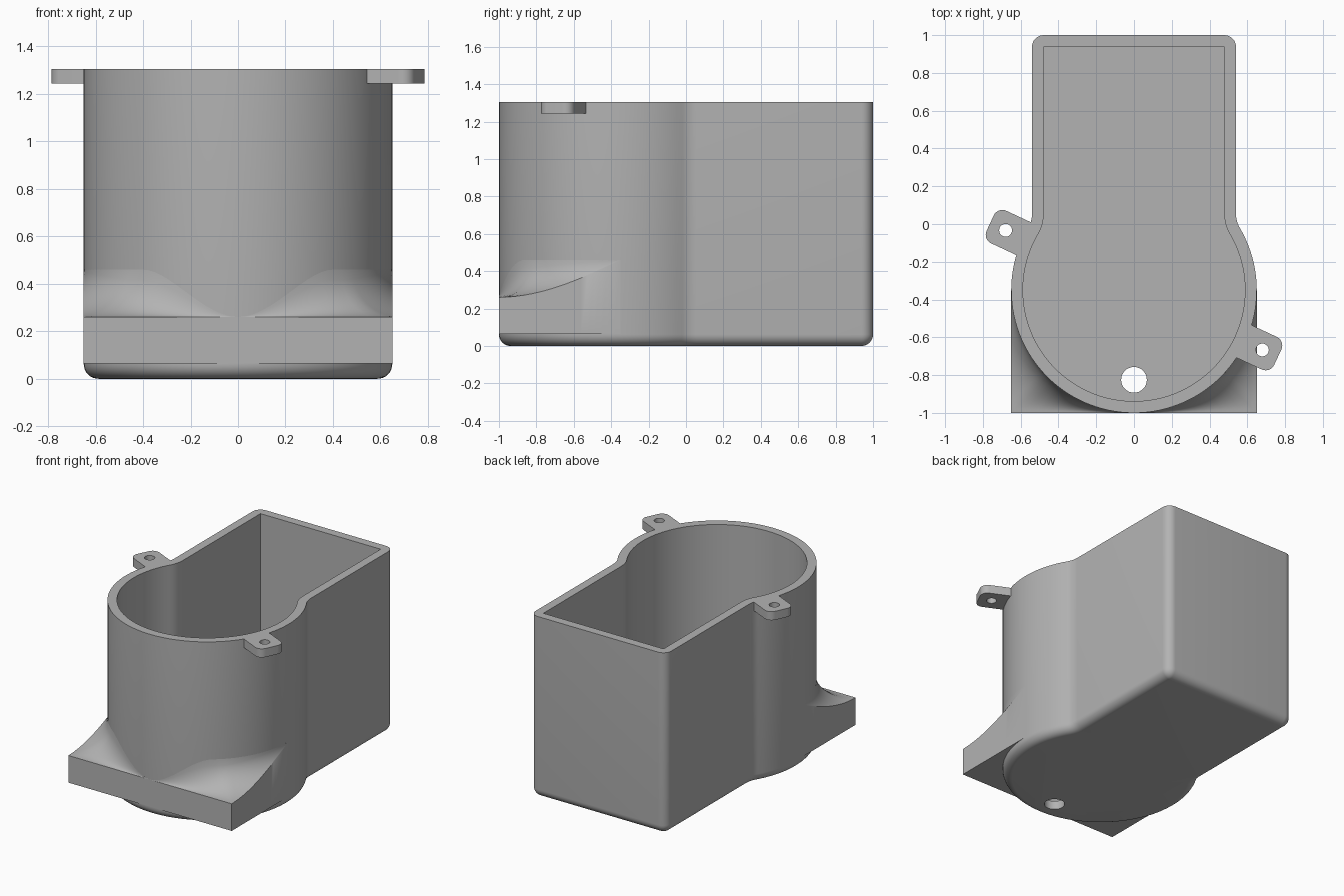
import bpy, bmesh
from math import sin, cos, radians, sqrt, atan2, pi
from mathutils import Matrix, Vector

if "Cube" in bpy.data.objects:
    bpy.data.objects.remove(bpy.data.objects["Cube"])

HEIGHT, WALL = 1.305, 0.062
CY, R = -0.35, 0.65          # round chamber centre and radius
HALF, BACK = 0.54, 1.0       # box chamber half width and back
NECK = 0.15                  # blend radius between the chambers

grey = bpy.data.materials.new("plain grey")
grey.use_nodes = True
grey.diffuse_color = (0.45, 0.45, 0.45, 1)
grey.node_tree.nodes["Principled BSDF"].inputs["Base Color"].default_value = grey.diffuse_color


def finish(name, bm):
    bmesh.ops.remove_doubles(bm, verts=bm.verts, dist=0.0003)
    bmesh.ops.recalc_face_normals(bm, faces=bm.faces)
    mesh = bpy.data.meshes.new(name)
    bm.to_mesh(mesh)
    bm.free()
    obj = bpy.data.objects.new(name, mesh)
    bpy.context.collection.objects.link(obj)
    mesh.materials.append(grey)
    return obj


def select(obj):
    bpy.ops.object.select_all(action="DESELECT")
    obj.select_set(True)
    bpy.context.view_layer.objects.active = obj


def smooth(obj):
    select(obj)
    bpy.ops.object.shade_smooth_by_angle(angle=radians(32))


def loft(name, rings):
    """Skin closed rings of equal length and cap both ends."""
    bm = bmesh.new()
    loops = [[bm.verts.new(p) for p in ring] for ring in rings]
    for a, b in zip(loops, loops[1:]):
        for i in range(len(a)):
            j = (i + 1) % len(a)
            bm.faces.new((a[i], a[j], b[j], b[i]))
    bm.faces.new(loops[0])
    bm.faces.new(loops[-1])
    return finish(name, bm)


def drill(obj, x, y, z, radius, depth):
    """Cut a round vertical hole."""
    bm = bmesh.new()
    bmesh.ops.create_cone(bm, cap_ends=True, segments=32, radius1=radius, radius2=radius,
                          depth=depth, matrix=Matrix.Translation((x, y, z)))
    cutter = finish("hole_cutter", bm)
    cutter.hide_render = True
    mod = obj.modifiers.new("hole", "BOOLEAN")
    mod.operation, mod.solver, mod.object = "DIFFERENCE", "EXACT", cutter
    select(obj)
    bpy.ops.object.modifier_apply(modifier=mod.name)
    bpy.data.objects.remove(cutter)


def arc(cx, cy, r, a0, a1, n):
    return [(cx + r * cos(a0 + (a1 - a0) * i / n), cy + r * sin(a0 + (a1 - a0) * i / n))
            for i in range(n + 1)]


def outline(inset):
    """Keyhole plan of the container, moved inwards by inset."""
    nx = HALF + NECK
    ny = sqrt((R + NECK) ** 2 - nx ** 2)
    a = atan2(ny, nx)
    half = arc(0, CY, R - inset, -pi / 2, a, 40)
    half += arc(nx, CY + ny, NECK + inset, pi + a, pi, 8)
    half += arc(HALF - WALL, BACK - WALL, max(WALL - inset, 0), 0, pi / 2, 8)
    return half + [(-x, y) for x, y in reversed(half[1:])]


def ring(inset, z):
    return [(x, y, z) for x, y in outline(inset)]


# Container: rounded bottom edge, outer wall, rim, inner wall, floor
rings = []
for i in range(9):
    t = i / 8 * pi / 2
    rings.append(ring(WALL * (1 - sin(t)), WALL * (1 - cos(t))))
rings += [ring(0, HEIGHT), ring(WALL, HEIGHT), ring(WALL, WALL)]
container = loft("container", rings)
drill(container, 0, -0.825, 0.03, 0.068, 0.2)
smooth(container)

# Front foot: square block swept up into the round wall
BASE, TOP, RISE = 0.065, 0.26, 0.2
CORNER = R * (sqrt(2) - 1)
columns = []
for deg in range(-90, 91, 3):
    t = radians(abs(deg))
    edge = R / max(cos(t), sin(t))
    reach = edge - R if abs(deg) <= 45 else CORNER
    k = min(t / radians(38), 1)
    rise = RISE * k * k * (3 - 2 * k)
    profile = [(R - 0.03, BASE), (edge, BASE)]
    for i in range(13):
        d = (edge - R) * (1 - i / 12) ** 1.5
        u = 1 - d / reach if reach > 0 else 0
        profile.append((R + d, TOP + rise * (1 - sqrt(max(0, 1 - u * u)))))
    profile.append((R - 0.03, profile[-1][1]))
    s, c = sin(radians(deg)), cos(radians(deg))
    columns.append([(r * s, CY - r * c, z) for r, z in profile])
smooth(loft("front_foot", columns))

# Screw tabs on opposite sides of the rim
THICK, TIP, WIDE, ROUND = 0.062, 0.84, 0.095, 0.05
for name, turn in (("left_tab", radians(-25)), ("right_tab", radians(155))):
    plan = [(R - 0.015, -WIDE)]
    plan += arc(TIP - ROUND, ROUND - WIDE, ROUND, -pi / 2, 0, 8)
    plan += arc(TIP - ROUND, WIDE - ROUND, ROUND, 0, pi / 2, 8)
    plan.append((R - 0.015, WIDE))
    place = Matrix.Translation((0, CY, 0)) @ Matrix.Rotation(turn, 4, "Z")
    tab = loft(name, [[place @ Vector((x, y, z)) for x, y in plan]
                      for z in (HEIGHT - THICK, HEIGHT)])
    hole = place @ Vector((0.75, 0, HEIGHT))
    drill(tab, hole.x, hole.y, hole.z, 0.034, 0.3)
    smooth(tab)
